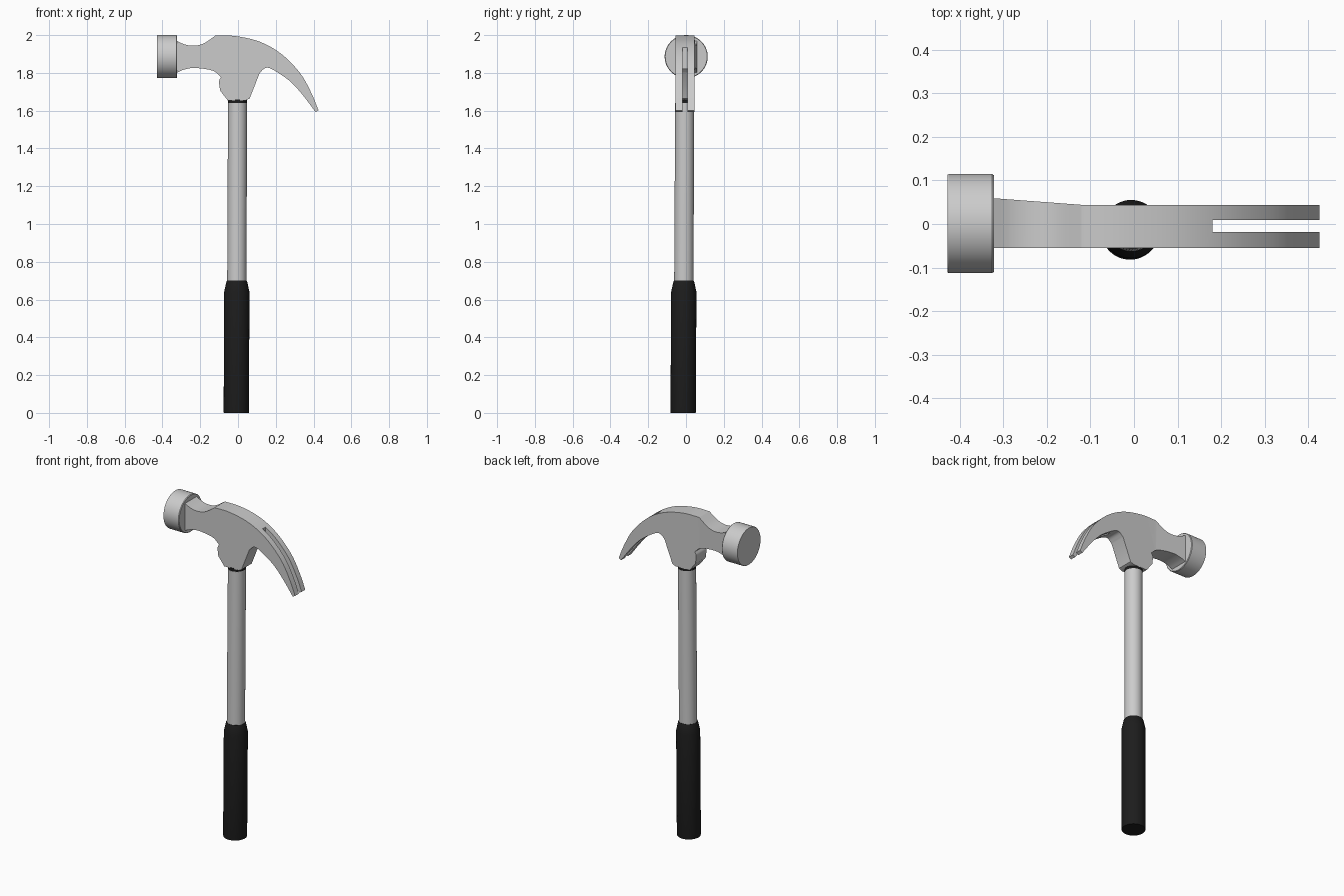
import bpy, bmesh, math
from mathutils import Vector

if "Cube" in bpy.data.objects:
    bpy.data.objects.remove(bpy.data.objects["Cube"])

black = bpy.data.materials.new("black_rubber")
black.diffuse_color = (0.012, 0.012, 0.012, 1)
black.use_nodes = True
black.node_tree.nodes["Principled BSDF"].inputs["Base Color"].default_value = black.diffuse_color


def finish(name, bm, mat=None):
    bmesh.ops.recalc_face_normals(bm, faces=bm.faces)
    me = bpy.data.meshes.new(name)
    bm.to_mesh(me)
    bm.free()
    ob = bpy.data.objects.new(name, me)
    bpy.context.collection.objects.link(ob)
    if mat:
        me.materials.append(mat)
    return ob


def smooth(ob, deg=30):
    bpy.ops.object.select_all(action='DESELECT')
    ob.select_set(True)
    bpy.context.view_layer.objects.active = ob
    bpy.ops.object.shade_smooth_by_angle(angle=math.radians(deg))


def lathe(name, profile, place, mat=None, n=48):
    """Capped rings of (radius, position); place maps (u, v, t) to a point."""
    bm = bmesh.new()
    rings = [[bm.verts.new(place(r * math.cos(2 * math.pi * i / n),
                                 r * math.sin(2 * math.pi * i / n), t))
              for i in range(n)] for r, t in profile]
    for a, b in zip(rings, rings[1:]):
        for i in range(n):
            j = (i + 1) % n
            bm.faces.new((a[i], a[j], b[j], b[i]))
    bm.faces.new(rings[0])
    bm.faces.new(rings[-1])
    ob = finish(name, bm, mat)
    smooth(ob)
    return ob


def spline(pts, steps=5):
    """Smooth curve through the points, leaving out the last one."""
    p = [Vector(q) for q in pts]
    p = [2 * p[0] - p[1]] + p + [2 * p[-1] - p[-2]]
    out = []
    for a, b, c, d in zip(p, p[1:], p[2:], p[3:]):
        for k in range(steps):
            t = k / steps
            out.append(0.5 * (2 * b + (c - a) * t + (2 * a - 5 * b + 4 * c - d) * t * t
                              + (3 * b - a - 3 * c + d) * t ** 3))
    return out


# Head: side profile with a neck, socket and curved claw
outline = (
    spline([(-0.33, 1.972), (-0.28, 1.95), (-0.23, 1.944), (-0.18, 1.957), (-0.12, 1.997)])
    + spline([(-0.12, 1.997), (-0.015, 1.995), (0.115, 1.965), (0.23, 1.9),
              (0.33, 1.797), (0.39, 1.69), (0.426, 1.602)])
    + [Vector((0.426, 1.602))]
    + spline([(0.41, 1.593), (0.345, 1.68), (0.275, 1.756), (0.185, 1.817),
              (0.145, 1.826), (0.115, 1.8)])
    + [Vector((0.115, 1.8)), Vector((0.062, 1.665)), Vector((0.042, 1.655)), Vector((-0.055, 1.655))]
    + spline([(-0.095, 1.707), (-0.1, 1.755), (-0.09, 1.778)])
    + spline([(-0.09, 1.778), (-0.135, 1.812), (-0.23, 1.826), (-0.29, 1.816), (-0.33, 1.797)])
    + [Vector((-0.33, 1.797))])
bm = bmesh.new()
face = bm.faces.new([bm.verts.new((p.x, -0.055, p.y)) for p in outline])
ext = bmesh.ops.extrude_face_region(bm, geom=[face], use_keep_orig=True)
for v in ext["geom"]:
    if isinstance(v, bmesh.types.BMVert):
        v.co.y = 0.044
bmesh.ops.bisect_plane(bm, geom=bm.verts[:] + bm.edges[:] + bm.faces[:], dist=1e-5,
                       plane_co=(-0.12, 0, 0), plane_no=(1, 0, 0))
# Neck flares at the back towards the striking face
for v in bm.verts:
    if v.co.x < -0.12 and v.co.y > 0:
        v.co.y += (-0.12 - v.co.x) * 0.075
head = finish("claw_head", bm)

# Nail slot in the claw
bm = bmesh.new()
bmesh.ops.create_cube(bm, size=1)
for v in bm.verts:
    v.co = (0.18 if v.co.x < 0 else 0.6, -0.018 if v.co.y < 0 else 0.009,
            1.4 if v.co.z < 0 else 2.2)
cutter = finish("slot_cutter", bm)
cutter.hide_render = True
mod = head.modifiers.new("slot", 'BOOLEAN')
mod.operation = 'DIFFERENCE'
mod.solver = 'EXACT'
mod.object = cutter
bpy.context.view_layer.objects.active = head
bpy.ops.object.modifier_apply(modifier=mod.name)
bpy.data.objects.remove(cutter)
smooth(head)

# Striking face
lathe("striking_face", [(0.112, -0.428), (0.114, -0.425), (0.114, -0.326), (0.111, -0.322)],
      lambda u, v, t: (t, u + 0.001, v + 1.886), n=64)


# Handle parts follow a slightly leaning axis
def lean(u, v, t):
    return (u - 0.009 + 0.004 * t, v - 0.015 + 0.005 * t, t)


lathe("shaft", [(0.051, 0.6), (0.0505, 1.64)], lean)
lathe("collar", [(0.05, 1.638), (0.05, 1.66)], lean, black)
lathe("grip", [(0.066, 0.0), (0.067, 0.005), (0.067, 0.64), (0.055, 0.695), (0.052, 0.70)],
      lean, black)
